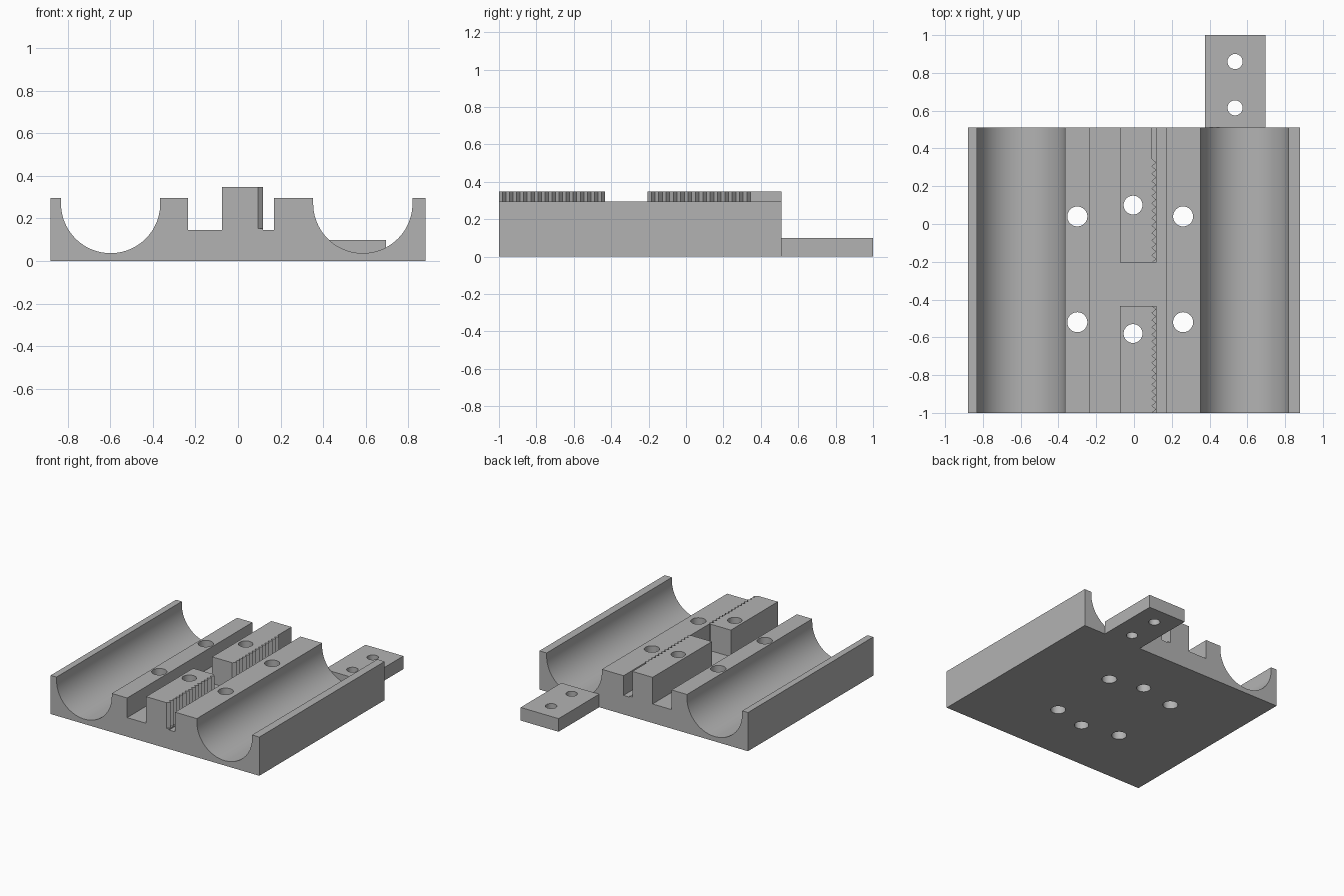
import bpy, bmesh
from math import sin, cos, pi, radians
from mathutils import Matrix

if "Cube" in bpy.data.objects:
    bpy.data.objects.remove(bpy.data.objects["Cube"])

FRONT, BACK = -1.0, 0.51
TOP, FLOOR, BLOCK_TOP = 0.295, 0.145, 0.348

grey = bpy.data.materials.new("plain grey")
grey.use_nodes = True
grey.diffuse_color = (0.45, 0.45, 0.45, 1)
grey.node_tree.nodes["Principled BSDF"].inputs["Base Color"].default_value = grey.diffuse_color


def make_object(name, bm):
    bmesh.ops.recalc_face_normals(bm, faces=bm.faces)
    mesh = bpy.data.meshes.new(name)
    bm.to_mesh(mesh)
    bm.free()
    mesh.materials.append(grey)
    obj = bpy.data.objects.new(name, mesh)
    bpy.context.collection.objects.link(obj)
    return obj


def extrude(name, outline, direction):
    """Extrude a flat outline of 3D points along a direction."""
    bm = bmesh.new()
    face = bm.faces.new([bm.verts.new(p) for p in outline])
    result = bmesh.ops.extrude_face_region(bm, geom=[face], use_keep_orig=True)
    verts = [g for g in result["geom"] if isinstance(g, bmesh.types.BMVert)]
    bmesh.ops.translate(bm, verts=verts, vec=direction)
    return make_object(name, bm)


def slab(name, x0, x1, y0, y1, z0, z1):
    corners = [(x0, y0, z0), (x1, y0, z0), (x1, y1, z0), (x0, y1, z0)]
    return extrude(name, corners, (0, 0, z1 - z0))


def drill(obj, holes, radius):
    """Cut vertical round holes, then smooth only the round surfaces."""
    if holes:
        bm = bmesh.new()
        for x, y in holes:
            bmesh.ops.create_cone(bm, cap_ends=True, segments=40, radius1=radius,
                                  radius2=radius, depth=2,
                                  matrix=Matrix.Translation((x, y, 0)))
        cutter = make_object("hole_cutter", bm)
        cutter.hide_render = True
        mod = obj.modifiers.new("holes", "BOOLEAN")
        mod.operation, mod.solver, mod.object = "DIFFERENCE", "EXACT", cutter
        activate(obj)
        bpy.ops.object.modifier_apply(modifier=mod.name)
        bpy.data.objects.remove(cutter)
    activate(obj)
    bpy.ops.object.shade_smooth_by_angle(angle=radians(25))


def activate(obj):
    bpy.ops.object.select_all(action="DESELECT")
    obj.select_set(True)
    bpy.context.view_layer.objects.active = obj


def channel(cx, radius=0.233, cz=0.27, steps=40):
    """Round-bottomed trough, listed from left to right."""
    arc = [(cx - radius * cos(pi * i / steps), cz - radius * sin(pi * i / steps))
           for i in range(steps + 1)]
    return [(cx - radius, TOP)] + arc + [(cx + radius, TOP)]


# Base: two troughs with a square slot between them
profile = [(-0.88, 0), (-0.88, TOP)] + channel(-0.598)
profile += [(-0.235, TOP), (-0.235, FLOOR), (0.17, FLOOR), (0.17, TOP)]
profile += channel(0.586) + [(0.88, TOP), (0.88, 0)]
base = extrude("base", [(x, FRONT, z) for x, z in profile], (0, BACK - FRONT, 0))

screw_holes = [(x, y) for x in (-0.30, 0.26) for y in (0.04, -0.52)]
centre_holes = [(-0.005, 0.10), (-0.005, -0.58)]
drill(base, screw_holes, 0.053)
drill(base, centre_holes, 0.05)

# Toothed clamp blocks standing in the slot
LEFT, VALLEY, PEAK = -0.075, 0.095, 0.118
for name, y0, y1, teeth_end, teeth, hole in (
        ("front_clamp_block", FRONT, -0.433, -0.433, 15, centre_holes[1]),
        ("back_clamp_block", -0.205, BACK, 0.345, 14, centre_holes[0])):
    pitch = (teeth_end - y0) / teeth
    outline = [(LEFT, y1), (LEFT, y0)]
    for i in range(teeth):
        outline += [(VALLEY, y0 + i * pitch), (PEAK, y0 + (i + 0.5) * pitch)]
    outline.append((VALLEY, teeth_end))
    if y1 > teeth_end:
        outline.append((VALLEY, y1))
    block = extrude(name, [(x, y, FLOOR) for x, y in outline], (0, 0, BLOCK_TOP - FLOOR))
    drill(block, [hole], 0.05)
    # Low ledge under the teeth
    slab(name + "_ledge", VALLEY, PEAK, y0, y1, FLOOR, FLOOR + 0.008)

# Mounting tab at the back
tab = slab("mounting_tab", 0.375, 0.695, BACK, 1.0, 0, 0.10)
drill(tab, [(0.535, 0.86), (0.535, 0.615)], 0.04)
